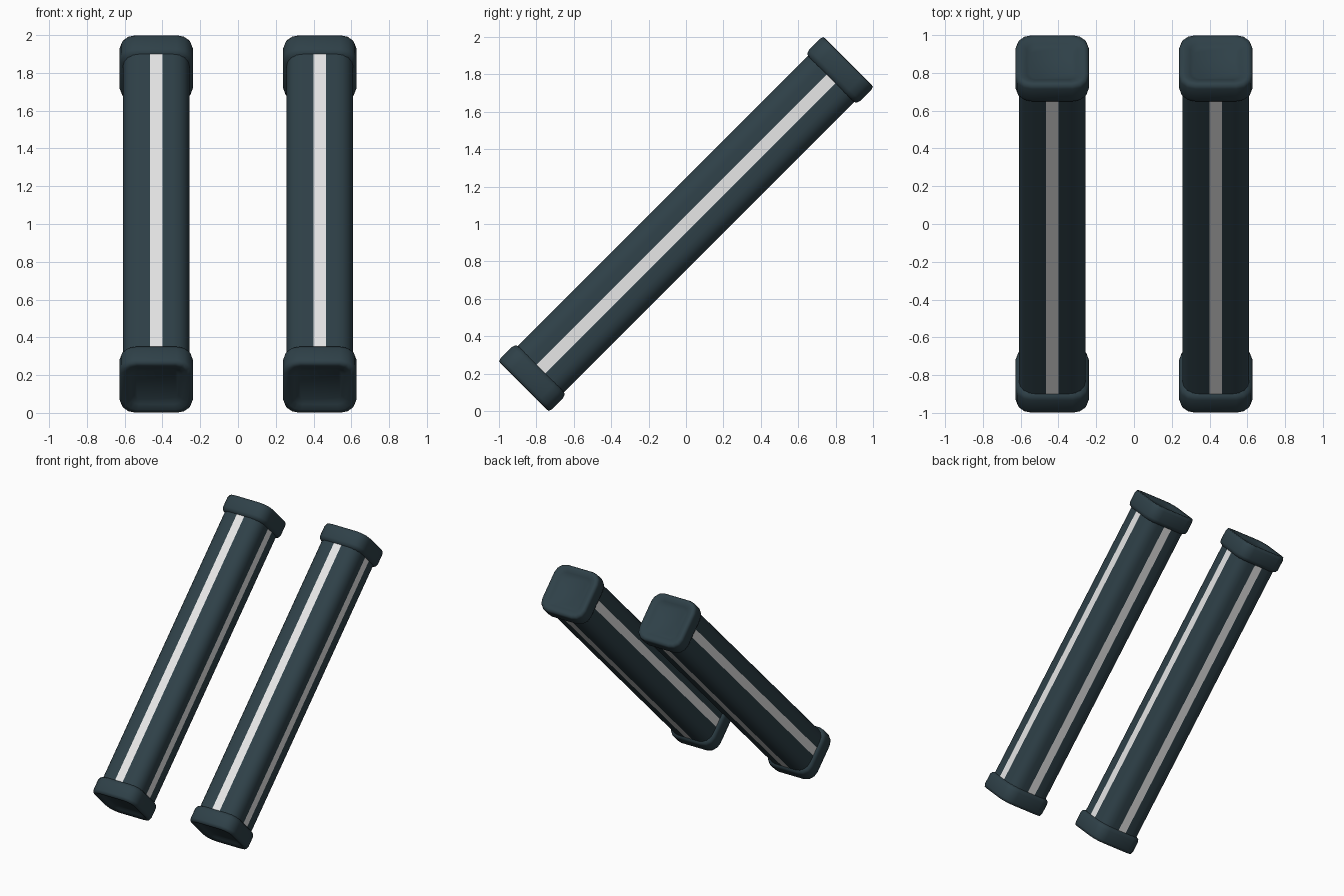
import bpy, bmesh, math
from mathutils import Matrix

if "Cube" in bpy.data.objects:
    bpy.data.objects.remove(bpy.data.objects["Cube"])


def material(name, rgb):
    m = bpy.data.materials.new(name)
    m.diffuse_color = (*rgb, 1)
    m.use_nodes = True
    m.node_tree.nodes["Principled BSDF"].inputs["Base Color"].default_value = m.diffuse_color
    return m


SLATE = material("dark slate", (0.028, 0.052, 0.065))
PALE = material("pale stripe", (0.8, 0.8, 0.8))
STRIPE = 0.033  # half width of a stripe


def ring(half, radius, segments, striped=False):
    """Rounded square outline, optionally with stripe edges on each side."""
    pts = []
    for q in range(4):
        c, s = round(math.cos(q * math.pi / 2)), round(math.sin(q * math.pi / 2))
        side = [(half, -STRIPE), (half, STRIPE)] if striped else []
        for i in range(segments + 1):
            a = i / segments * math.pi / 2
            side.append((half - radius + radius * math.cos(a),
                         half - radius + radius * math.sin(a)))
        pts += [(x * c - y * s, x * s + y * c) for x, y in side]
    return pts


def loft(name, rings, x, mats, stripe_step=0, angle=40):
    """Skin a list of (height, outline), tilt it 45 degrees and place it."""
    bm = bmesh.new()
    loops = [[bm.verts.new((px, py, h)) for px, py in r] for h, r in rings]
    n = len(loops[0])
    for a, b in zip(loops, loops[1:]):
        for i in range(n):
            f = bm.faces.new((a[i], a[(i + 1) % n], b[(i + 1) % n], b[i]))
            if stripe_step and i % stripe_step == 0:
                f.material_index = 1
    bm.faces.new(loops[0])
    bm.faces.new(loops[-1])
    bmesh.ops.recalc_face_normals(bm, faces=bm.faces)
    bm.transform(Matrix.Translation((x, 0, 1)) @ Matrix.Rotation(-math.pi / 4, 4, 'X'))
    me = bpy.data.meshes.new(name)
    bm.to_mesh(me)
    bm.free()
    for m in mats:
        me.materials.append(m)
    ob = bpy.data.objects.new(name, me)
    bpy.context.collection.objects.link(ob)
    bpy.ops.object.select_all(action='DESELECT')
    ob.select_set(True)
    bpy.context.view_layer.objects.active = ob
    bpy.ops.object.shade_smooth_by_angle(angle=math.radians(angle))


# cap profile: height along the tube, half width, corner radius
CAP = [(1.09, 0.165, 0.075), (1.105, 0.187, 0.08), (1.125, 0.194, 0.085),
       (1.205, 0.194, 0.085), (1.226, 0.187, 0.08), (1.228, 0.165, 0.065),
       (1.215, 0.135, 0.045), (1.203, 0.115, 0.035)]

for label, x in (("left", -0.433), ("right", 0.433)):
    # striped tube body
    body = ring(0.175, 0.085, 4, True)
    loft(label + "_tube", [(-1.12, body), (1.12, body)], x, [SLATE, PALE], 7)
    # flared caps with dished ends
    for end, sign in (("lower", -1), ("upper", 1)):
        loft(f"{label}_{end}_cap", [(sign * h, ring(w, r, 3)) for h, w, r in CAP],
             x, [SLATE], angle=70)
